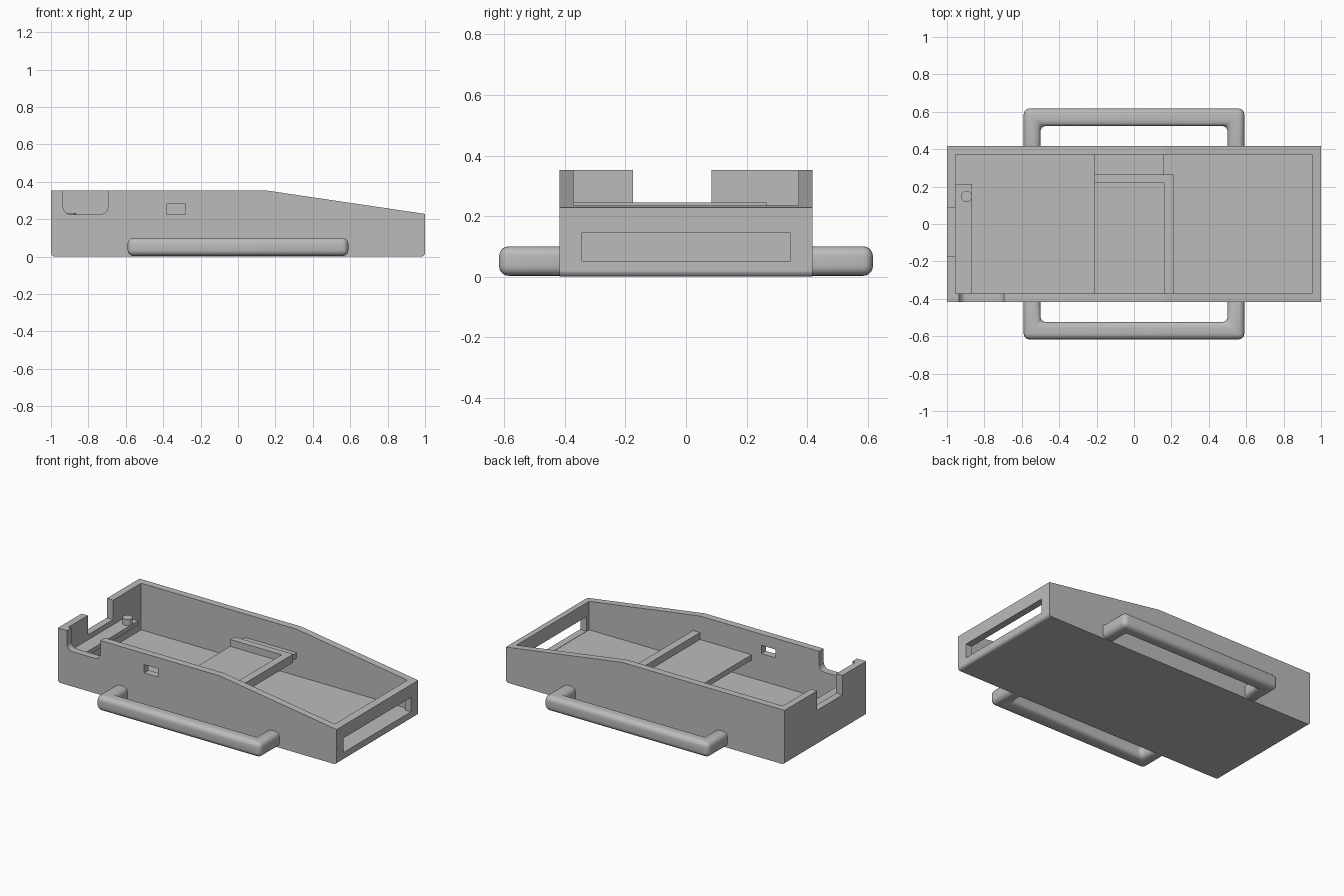
import bpy, bmesh, math
from mathutils import Vector

cube = bpy.data.objects.get("Cube")
if cube:
    bpy.data.objects.remove(cube, do_unlink=True)

grey = bpy.data.materials.new("plain grey")
grey.use_nodes = True
colour = (0.5, 0.5, 0.5, 1)
grey.diffuse_color = colour
grey.node_tree.nodes["Principled BSDF"].inputs["Base Color"].default_value = colour


def prism(name, points, extrude):
    """Extrude a flat outline of 3D points along a vector."""
    bm = bmesh.new()
    face = bm.faces.new([bm.verts.new(p) for p in points])
    geom = bmesh.ops.extrude_face_region(bm, geom=[face])["geom"]
    moved = [g for g in geom if isinstance(g, bmesh.types.BMVert)]
    bmesh.ops.translate(bm, verts=moved, vec=Vector(extrude))
    bmesh.ops.recalc_face_normals(bm, faces=bm.faces)
    mesh = bpy.data.meshes.new(name)
    bm.to_mesh(mesh)
    bm.free()
    mesh.materials.append(grey)
    obj = bpy.data.objects.new(name, mesh)
    bpy.context.collection.objects.link(obj)
    return obj


def box(name, x, y, z):
    outline = [(x[0], y[0], z[0]), (x[1], y[0], z[0]), (x[1], y[1], z[0]), (x[0], y[1], z[0])]
    return prism(name, outline, (0, 0, z[1] - z[0]))


def activate(obj):
    bpy.ops.object.select_all(action="DESELECT")
    obj.select_set(True)
    bpy.context.view_layer.objects.active = obj


def apply(obj, modifier):
    activate(obj)
    bpy.ops.object.modifier_apply(modifier=modifier.name)


def cut(obj, cutter):
    cutter.hide_render = True
    mod = obj.modifiers.new("cut", "BOOLEAN")
    mod.operation = "DIFFERENCE"
    mod.solver = "EXACT"
    mod.object = cutter
    apply(obj, mod)
    bpy.data.objects.remove(cutter, do_unlink=True)


def arc(cx, cz, r, start, end, steps=6):
    """Points of a circular arc in the x-z plane, angles in degrees."""
    angles = [math.radians(start + (end - start) * i / steps) for i in range(steps + 1)]
    return [(cx + r * math.cos(a), cz + r * math.sin(a)) for a in angles]


# Tray body: side profile with a sloping top and rounded bottom ends
HALF, INNER, FLOOR = 0.418, 0.372, 0.05
R = 0.02
profile = arc(-1 + R, R, R, 180, 270) + arc(1 - R, R, R, 270, 360)
profile += [(1, 0.228), (0.16, 0.352), (-1, 0.352)]
body = prism("tray_body", [(x, -HALF, z) for x, z in profile], (0, 2 * HALF, 0))

# Hollow inside, end slot, end notch and small front window
cut(body, box("cavity", (-0.955, 0.955), (-INNER, INNER), (FLOOR, 0.6)))
cut(body, box("end_slot", (0.9, 1.1), (-0.345, 0.345), (FLOOR + 0.002, 0.145)))
cut(body, box("end_notch", (-1.1, -0.9), (-0.175, 0.085), (0.226, 0.6)))
cut(body, box("front_window", (-0.38, -0.28), (-0.5, -0.3), (0.226, 0.28)))

# Round-bottomed notch in the front wall
notch = arc(-0.895, 0.266, 0.04, 180, 270) + arc(-0.735, 0.266, 0.04, 270, 360)
notch += [(-0.695, 0.6), (-0.935, 0.6)]
cut(body, prism("front_notch", [(x, -0.5, z) for x, z in notch], (0, 0.2, 0)))

# Raised platform with an L-shaped lip
box("platform", (-0.21, 0.16), (-0.38, 0.38), (0.165, 0.2))
lip = [(-0.21, 0.22), (0.16, 0.22), (0.16, -0.38), (0.21, -0.38), (0.21, 0.265), (-0.21, 0.265)]
prism("platform_lip", [(x, y, 0.19) for x, y in lip], (0, 0, 0.055))

# Narrow end shelf with a peg
box("end_shelf", (-0.96, -0.865), (-0.38, 0.215), (0.165, 0.193))
bpy.ops.mesh.primitive_cylinder_add(vertices=32, radius=0.03, depth=0.05, location=(-0.895, 0.147, 0.208))
peg = bpy.context.object
peg.name = "shelf_peg"
peg.data.materials.append(grey)
bpy.ops.object.shade_smooth_by_angle(angle=math.radians(35))

# Rounded carrying handles on the front and back
for side, name in ((-1, "front_handle"), (1, "back_handle")):
    outline = [(-0.59, 0.385), (-0.59, 0.617), (0.59, 0.617), (0.59, 0.385),
               (0.5, 0.385), (0.5, 0.525), (-0.5, 0.525), (-0.5, 0.385)]
    handle = prism(name, [(x, side * y, 0.003) for x, y in outline], (0, 0, 0.097))
    mod = handle.modifiers.new("round", "BEVEL")
    mod.width = 0.032
    mod.segments = 5
    apply(handle, mod)
    bpy.ops.object.shade_smooth_by_angle(angle=math.radians(35))
